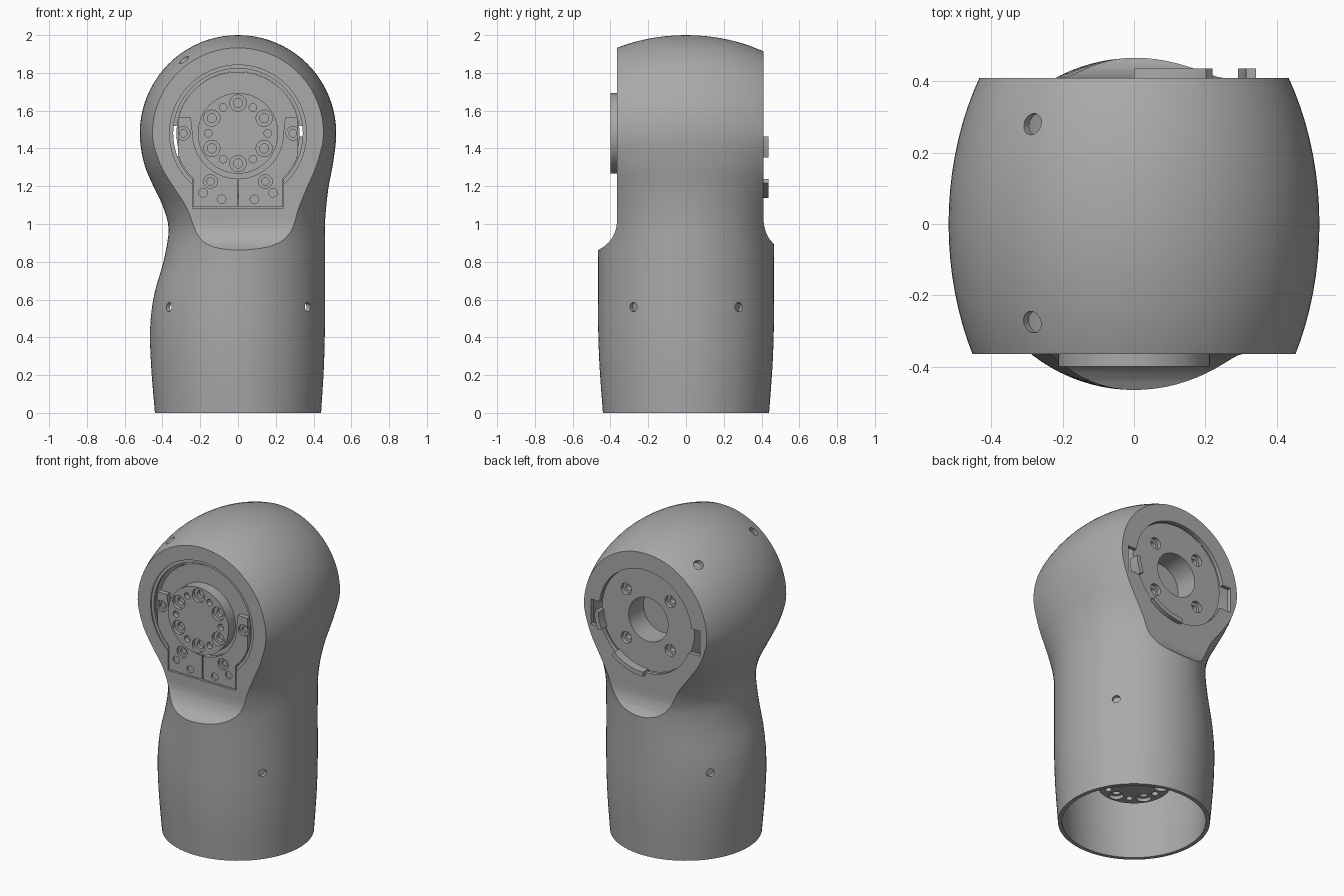
import bpy, bmesh, math
from mathutils import Vector, Matrix

cube = bpy.data.objects.get("Cube")
if cube:
    bpy.data.objects.remove(cube, do_unlink=True)

grey = bpy.data.materials.new("satin_grey")
grey.use_nodes = True
grey.diffuse_color = (0.4, 0.4, 0.4, 1)
grey.node_tree.nodes["Principled BSDF"].inputs["Base Color"].default_value = (0.4, 0.4, 0.4, 1)

AXIS_Z = 1.48           # height of the joint axis
FRONT, BACK = -0.365, 0.41


def finish(name, bm):
    bmesh.ops.recalc_face_normals(bm, faces=bm.faces)
    me = bpy.data.meshes.new(name)
    bm.to_mesh(me)
    bm.free()
    me.materials.append(grey)
    ob = bpy.data.objects.new(name, me)
    bpy.context.collection.objects.link(ob)
    return ob


def add_cyl(bm, start, end, r, seg=32):
    start, end = Vector(start), Vector(end)
    d = end - start
    m = Matrix.Translation((start + end) / 2) @ d.to_track_quat('Z', 'Y').to_matrix().to_4x4()
    bmesh.ops.create_cone(bm, cap_ends=True, segments=seg, radius1=r, radius2=r,
                          depth=d.length, matrix=m)


def cyl(name, start, end, r, seg=96):
    bm = bmesh.new()
    add_cyl(bm, start, end, r, seg)
    return finish(name, bm)


def prism(name, pts, lo, hi, axis):
    """Outline extruded along x (axis 0, points y/z) or y (axis 1, points x/z)."""
    bm = bmesh.new()
    place = (lambda t, a, b: (t, a, b)) if axis == 0 else (lambda t, a, b: (a, t, b))
    rings = [[bm.verts.new(place(t, a, b)) for a, b in pts] for t in (lo, hi)]
    n = len(pts)
    for ring in rings:
        bm.faces.new(ring)
    for i in range(n):
        j = (i + 1) % n
        bm.faces.new((rings[0][i], rings[0][j], rings[1][j], rings[1][i]))
    return finish(name, bm)


def boolean(target, cutter, op='DIFFERENCE'):
    mod = target.modifiers.new("cut", 'BOOLEAN')
    mod.operation, mod.object, mod.solver = op, cutter, 'EXACT'
    bpy.context.view_layer.objects.active = target
    bpy.ops.object.modifier_apply(modifier=mod.name)
    bpy.data.objects.remove(cutter, do_unlink=True)


def drill(target, points, direction, r, depth):
    """Round blind holes of one size, sunk along a direction."""
    bm = bmesh.new()
    d = Vector(direction).normalized() * depth
    for p in points:
        add_cyl(bm, Vector(p) - d, Vector(p) + d, r, 24)
    boolean(target, finish("drill", bm))


def arc(r, a0, a1, n=20, cz=AXIS_Z):
    angles = [math.radians(a0 + (a1 - a0) * i / n) for i in range(n + 1)]
    return [(r * math.cos(a), cz + r * math.sin(a)) for a in angles]


# Housing sections: height, right reach (-x), left reach (+x), depth
SECTIONS = [(0, .44, .44, .44), (.25, .46, .455, .458), (.45, .465, .46, .465),
            (.62, .445, .46, .465), (.8, .395, .46, .465), (.93, .37, .46, .468),
            (1.0, .37, .46, .48), (1.1, .40, .468, .51), (1.2, .448, .48, .57),
            (1.32, .497, .503, .66), (1.48, .52, .52, .743)]


def section(z):
    """Smooth cubic interpolation of the section table."""
    k = max(i for i in range(len(SECTIONS) - 1) if SECTIONS[i][0] <= z)
    p1, p2 = SECTIONS[k], SECTIONS[k + 1]
    h = p2[0] - p1[0]
    s = (z - p1[0]) / h

    def slope(i, c):
        if i == len(SECTIONS) - 1:
            return 0
        a, b = SECTIONS[max(i - 1, 0)], SECTIONS[i + 1]
        return (b[c] - a[c]) / (b[0] - a[0])
    return [p1[c] * (2 * s**3 - 3 * s**2 + 1) + p2[c] * (3 * s**2 - 2 * s**3)
            + h * (slope(k, c) * (s**3 - 2 * s**2 + s) + slope(k + 1, c) * (s**3 - s**2))
            for c in (1, 2, 3)]


def housing_solid(name, inset, bottom, seg=96, rows=44, dome=20):
    """Tube swelling into a barrel head, trimmed flat front and back."""
    rings = []
    for i in range(rows):
        z = AXIS_Z * i / rows
        rings.append((z if i else bottom, *[v - inset for v in section(z)]))
    for i in range(dome):
        a = math.pi / 2 * i / dome
        w, d = (.52 - inset), (.743 - inset)
        rings.append((AXIS_Z + w * math.sin(a), w * math.cos(a), w * math.cos(a), d * math.cos(a)))
    bm = bmesh.new()
    loops = []
    for z, right, left, depth in rings:
        loop = []
        for j in range(seg):
            a = 2 * math.pi * j / seg
            c = math.cos(a)
            loop.append(bm.verts.new((c * (left if c > 0 else right), depth * math.sin(a), z)))
        loops.append(loop)
    for lo, hi in zip(loops, loops[1:]):
        for j in range(seg):
            k = (j + 1) % seg
            bm.faces.new((lo[j], lo[k], hi[k], hi[j]))
    top = bm.verts.new((0, 0, AXIS_Z + .52 - inset))
    for j in range(seg):
        bm.faces.new((loops[-1][j], loops[-1][(j + 1) % seg], top))
    bm.faces.new(loops[0])
    ob = finish(name, bm)
    # trimming outline with a scooped shoulder on both sides
    scoop = [(.235, .80), (.1, .862), (.07, .88), (.045, .902), (.026, .926), (.012, .955), (.003, .985), (0, 1.02)]
    front = [(FRONT - y + inset, z) for y, z in scoop]
    back = [(BACK + y * .85 - inset, z + .01) for y, z in scoop]
    outline = [(-.9, -.2), (-.9, .8)] + front + [(FRONT + inset, 2.2), (BACK - inset, 2.2)]
    outline += back[::-1] + [(.9, .8), (.9, -.2)]
    boolean(ob, prism("trim", outline, -1, 1, 0), 'INTERSECT')
    return ob


# Hollow housing
housing = housing_solid("housing", 0, 0)
boolean(housing, housing_solid("cavity", .025, -.02))

# Front opening with a shallow step, and the notch for the clamp plates
boolean(housing, cyl("cut", (0, FRONT - .1, AXIS_Z), (0, FRONT + .008, AXIS_Z), .362))
boolean(housing, cyl("cut", (0, FRONT - .1, AXIS_Z), (0, FRONT + .1, AXIS_Z), .343))
notch = [(-.24, 1.085), (.24, 1.085), (.24, 1.3), (-.24, 1.3)]
boolean(housing, prism("cut", notch, FRONT - .1, FRONT + .02, 1))

# Rear opening with a side pocket at each edge
boolean(housing, cyl("cut", (0, BACK - .1, AXIS_Z), (0, BACK + .1, AXIS_Z), .327))
for s in (-1, 1):
    pocket = [(s * .27, 1.36), (s * .385, 1.36), (s * .385, 1.52), (s * .27, 1.52)]
    boolean(housing, prism("cut", pocket, BACK - .06, BACK + .1, 1))

# Screw holes around the tube and on the shoulder of the head
for sx in (-1, 1):
    for sy in (-1, 1):
        drill(housing, [(sx * .37, sy * .28, .56)], (sx * .8, sy * .6, 0), .024, .08)
drill(housing, [(-.29, y, 1.875) for y in (-.275, .28)], (-.58, 0, .81), .03, .1)

# Joint drive inside the head, with rear bore and bolt holes
drive = cyl("joint_drive", (0, FRONT + .035, AXIS_Z), (0, BACK - .03, AXIS_Z), .326)
drill(drive, [(0, BACK - .03, AXIS_Z)], (0, 1, 0), .14, .15)
rear_bolts = [(sx * .155, BACK - .03, AXIS_Z + sz * .155) for sx in (-1, 1) for sz in (-1, 1)]
drill(drive, rear_bolts, (0, 1, 0), .037, .025)
drill(drive, rear_bolts, (0, 1, 0), .02, .06)

# Second drive standing in the tube
tube_drive = cyl("tube_drive", (0, 0, .4), (0, 0, .95), .31)

# Output hub with six bolts and six dowel holes; a copy faces down the tube
hub = cyl("output_hub", (0, -.035, 0), (0, .13, 0), .213)
bolts = [(x, -.035, z) for x, z in arc(.16, 30, 330, 5, 0)]
dowels = [(x, -.035, z) for x, z in arc(.158, 0, 300, 5, 0)]
drill(hub, bolts, (0, 1, 0), .043, .022)
drill(hub, bolts, (0, 1, 0), .024, .045)
drill(hub, dowels, (0, 1, 0), .02, .03)
lower_hub = bpy.data.objects.new("lower_hub", hub.data)
bpy.context.collection.objects.link(lower_hub)
hub.location = (0, FRONT, AXIS_Z)
lower_hub.location = (0, 0, .28)
lower_hub.rotation_euler = (math.pi / 2, 0, 0)

# Clamp plates, mirrored about the centre line
plates = []
for s, side in ((-1, "right"), (1, "left")):
    outline = [(.003, 1.09), (.235, 1.09), (.235, 1.24), (.27, 1.275), (.305, 1.33),
               (.318, 1.37), (.318, 1.565), (.25, 1.565)] + arc(.24, 0, -89.2)
    plate = prism(side + "_clamp_plate", [(s * x, z) for x, z in outline],
                  FRONT + .006, FRONT + .04, 1)
    y = FRONT + .006
    screws = [(s * .29, y, 1.48), (s * .145, y, 1.225)]
    drill(plate, screws, (0, 1, 0), .036, .015)
    drill(plate, screws, (0, 1, 0), .02, .028)
    drill(plate, [(s * .185, y, 1.165), (s * .087, y, 1.13)], (0, 1, 0), .023, .012)
    plates.append(plate)

# Curved locating tabs on the rear face
tabs = [prism(name, arc(.315, a0, a1) + arc(.343, a1, a0), BACK - .04, BACK + .026, 1)
        for name, a0, a1 in (("lower_rear_tab", -90, -50), ("side_rear_tab", -22, -3))]

# Smooth shading with crisp edges
bpy.ops.object.select_all(action='DESELECT')
for ob in [housing, drive, tube_drive, hub, *plates, *tabs]:
    ob.select_set(True)
bpy.context.view_layer.objects.active = housing
bpy.ops.object.shade_smooth_by_angle(angle=math.radians(30))
